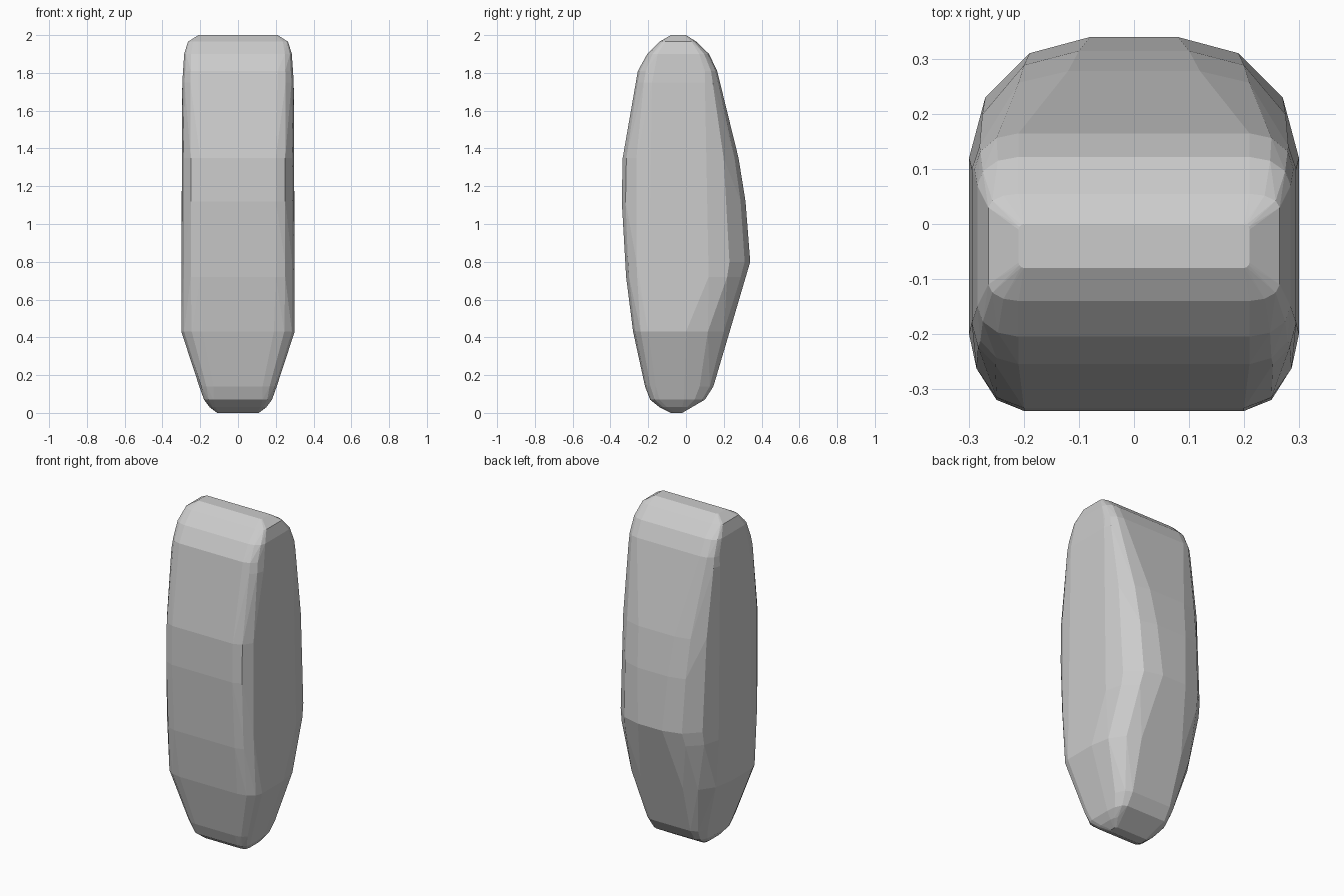
import bpy, bmesh, math

# Horizontal sections: z, half width, front y, half width of front flat,
# side flat start y, side flat end y, half width of back flat, back y
SECTIONS = [
    (0.00, 0.11, -0.08, 0.10, -0.06, -0.04, 0.10, -0.02),
    (0.03, 0.15, -0.14, 0.12, -0.10, -0.02, 0.12, 0.03),
    (0.07, 0.18, -0.19, 0.13, -0.14, -0.01, 0.13, 0.10),
    (0.14, 0.205, -0.217, 0.13, -0.16, 0.00, 0.13, 0.145),
    (0.43, 0.30, -0.28, 0.19, -0.20, 0.00, 0.14, 0.231),
    (0.72, 0.30, -0.317, 0.20, -0.20, 0.12, 0.10, 0.316),
    (0.80, 0.30, -0.324, 0.20, -0.20, 0.12, 0.08, 0.34),
    (1.12, 0.30, -0.34, 0.20, -0.19, 0.12, 0.10, 0.315),
    (1.35, 0.30, -0.335, 0.20, -0.19, 0.12, 0.12, 0.278),
    (1.75, 0.295, -0.267, 0.21, -0.18, 0.10, 0.19, 0.182),
    (1.81, 0.29, -0.255, 0.21, -0.17, 0.10, 0.21, 0.165),
    (1.90, 0.285, -0.205, 0.21, -0.15, 0.07, 0.21, 0.122),
    (1.965, 0.265, -0.14, 0.21, -0.11, 0.03, 0.21, 0.055),
    (2.00, 0.21, -0.08, 0.20, -0.07, -0.01, 0.20, 0.00),
]


def corner(flat_x, end_y, width, side_y, steps=3):
    """Elliptical corner from the end flat round to the side flat."""
    for i in range(steps + 1):
        a = math.pi / 2 * i / steps
        yield (flat_x + (width - flat_x) * math.sin(a),
               side_y + (end_y - side_y) * math.cos(a))


# Faceted body: convex skin around the mirrored sections
bm = bmesh.new()
for z, w, yf, fx, sf, sb, bx, yb in SECTIONS:
    for x, y in [*corner(fx, yf, w, sf), *corner(bx, yb, w, sb)]:
        for side in (-1, 1):
            bm.verts.new((side * x, y, z))
hull = bmesh.ops.convex_hull(bm, input=bm.verts[:])
unused = {g for g in hull["geom_interior"] + hull["geom_unused"]
          if isinstance(g, bmesh.types.BMVert)}
bmesh.ops.delete(bm, geom=list(unused), context='VERTS')

# Merge nearly coplanar triangles into broad facets
bmesh.ops.dissolve_limit(bm, angle_limit=math.radians(3),
                         verts=bm.verts[:], edges=bm.edges[:])
bmesh.ops.recalc_face_normals(bm, faces=bm.faces[:])
mesh = bpy.data.meshes.new("faceted_body")
bm.to_mesh(mesh)
bm.free()
body = bpy.data.objects.new("faceted_body", mesh)
bpy.context.collection.objects.link(body)
